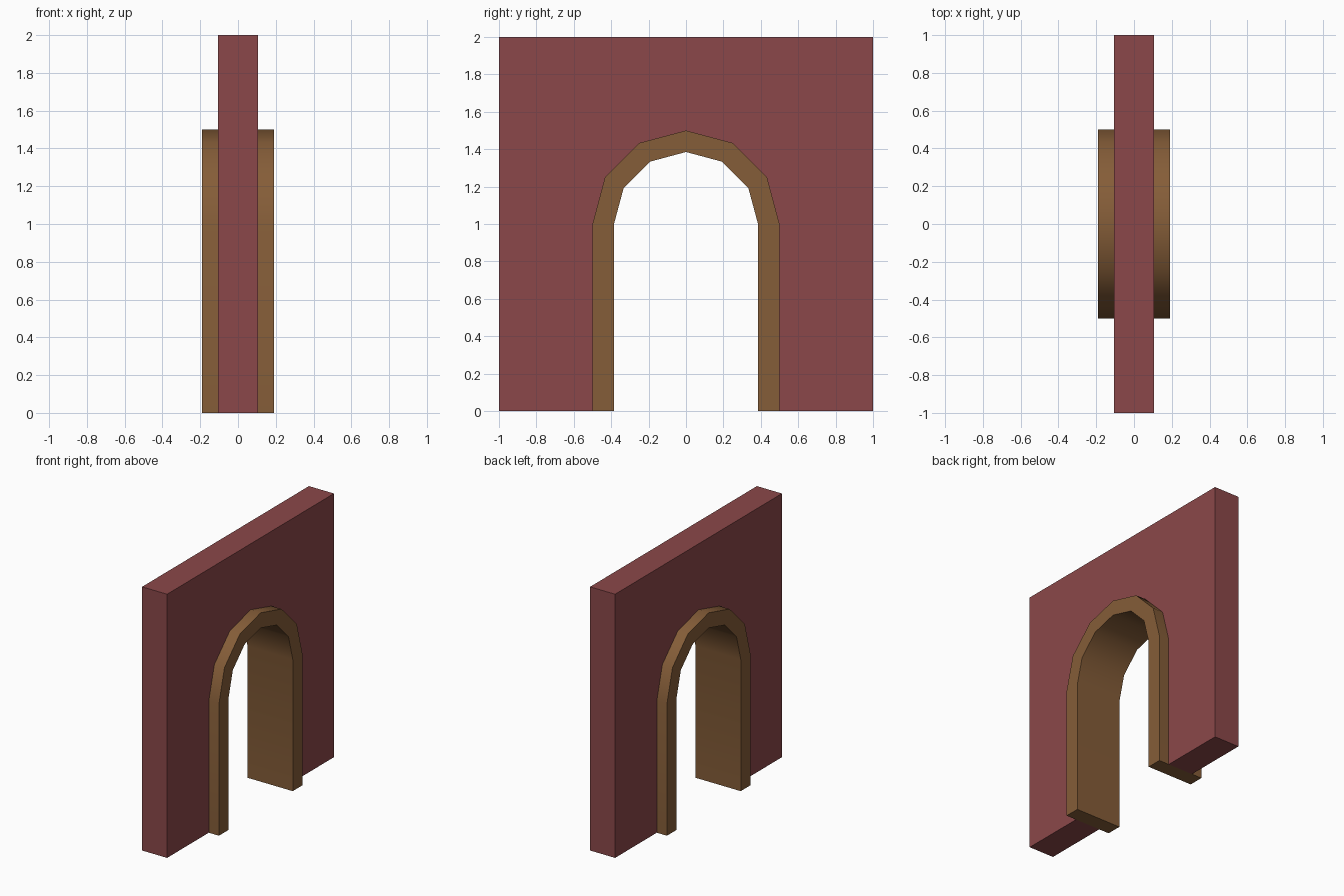
import bpy, bmesh, math

if "Cube" in bpy.data.objects:
    bpy.data.objects.remove(bpy.data.objects["Cube"])

SPRING, SEGS = 1.0, 6   # height where the arch begins, sides in the half circle


def material(name, rgb):
    m = bpy.data.materials.new(name)
    m.diffuse_color = (*rgb, 1)
    m.use_nodes = True
    m.node_tree.nodes["Principled BSDF"].inputs["Base Color"].default_value = m.diffuse_color
    return m


def arch(radius):
    """Open (y, z) path: up one leg, over the arch, down the other."""
    pts = [(radius, 0)]
    for i in range(SEGS + 1):
        a = math.pi * i / SEGS
        pts.append((radius * math.cos(a), SPRING + radius * math.sin(a)))
    return pts + [(-radius, 0)]


def extrude_profile(name, profile, half, mat):
    """Closed (y, z) outline extruded along x, centred on x = 0."""
    bm = bmesh.new()
    face = bm.faces.new([bm.verts.new((-half, y, z)) for y, z in profile])
    ext = bmesh.ops.extrude_face_region(bm, geom=[face], use_keep_orig=True)
    verts = [g for g in ext["geom"] if isinstance(g, bmesh.types.BMVert)]
    bmesh.ops.translate(bm, verts=verts, vec=(2 * half, 0, 0))
    bmesh.ops.recalc_face_normals(bm, faces=bm.faces)
    bmesh.ops.triangulate(bm, faces=[f for f in bm.faces if len(f.verts) > 4])
    me = bpy.data.meshes.new(name)
    bm.to_mesh(me)
    bm.free()
    me.materials.append(mat)
    ob = bpy.data.objects.new(name, me)
    bpy.context.collection.objects.link(ob)
    return ob


red = material("brick red", (0.258, 0.064, 0.067))
brown = material("wood brown", (0.235, 0.110, 0.040))

# Wall panel with the doorway cut out
extrude_profile("wall", [(1, 0), (1, 2), (-1, 2), (-1, 0)] + arch(0.5)[::-1],
                0.105, red)

# Arched door frame lining the opening
frame = extrude_profile("door_frame", arch(0.5) + arch(0.385)[::-1], 0.19, brown)
bpy.context.view_layer.objects.active = frame
frame.select_set(True)
bpy.ops.object.shade_smooth_by_angle(angle=math.radians(40))
